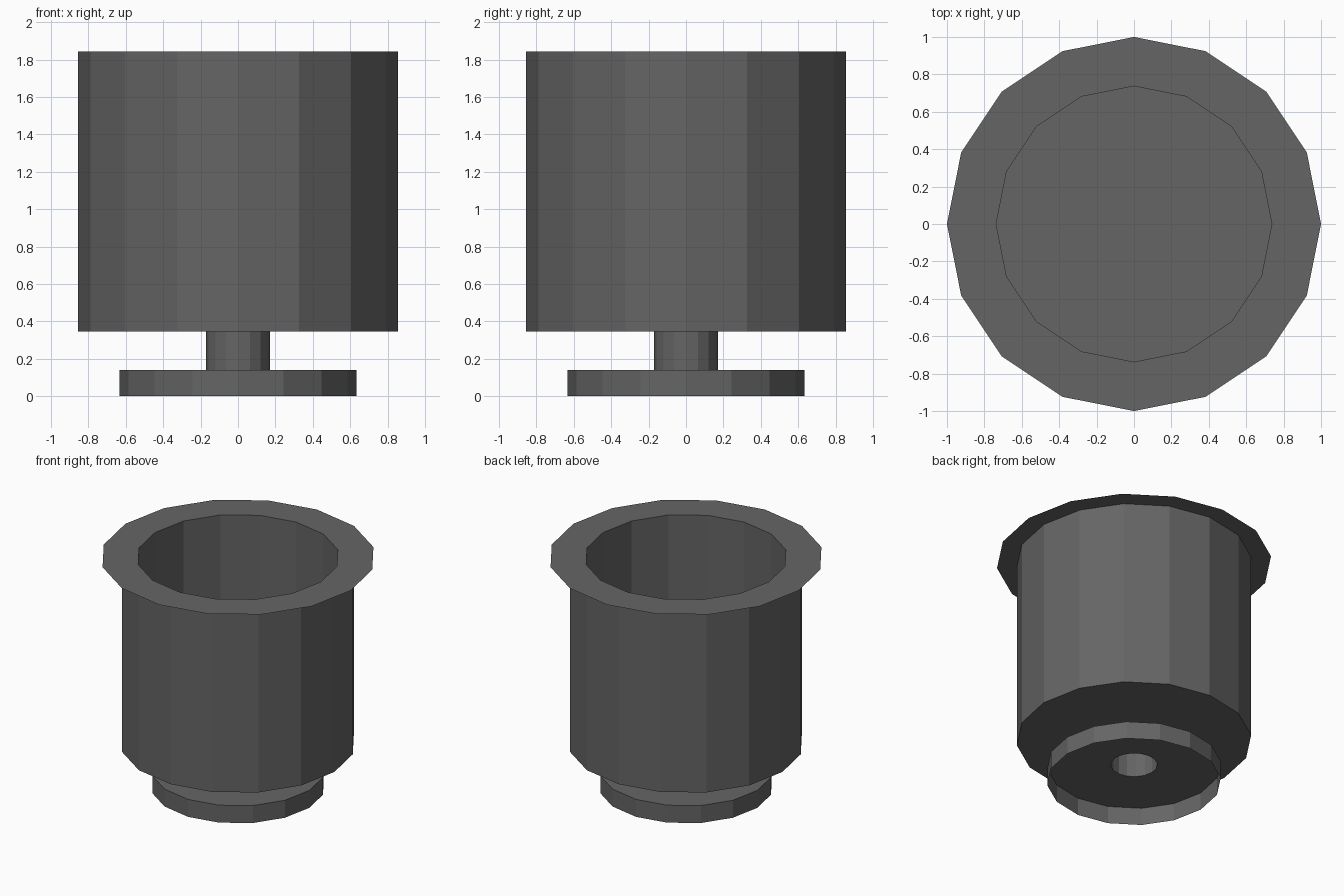
import bpy
import bmesh
from math import cos, sin, tau

if "Cube" in bpy.data.objects:
    bpy.data.objects.remove(bpy.data.objects["Cube"])

SIDES = 16

dark_grey = bpy.data.materials.new("dark_grey")
dark_grey.diffuse_color = (0.13, 0.13, 0.13, 1)
dark_grey.use_nodes = True
dark_grey.node_tree.nodes["Principled BSDF"].inputs["Base Color"].default_value = dark_grey.diffuse_color


def lathe(name, profile):
    """Revolve (radius, z) points into a flat-faced 16-sided part.
    Profiles run up the outside, so the normals point outward."""
    bm = bmesh.new()
    rings = []
    for r, z in profile:
        if r == 0:
            rings.append([bm.verts.new((0, 0, z))] * SIDES)
        else:
            rings.append([bm.verts.new((r * cos(tau * i / SIDES),
                                        r * sin(tau * i / SIDES), z))
                          for i in range(SIDES)])
    for a, b in zip(rings, rings[1:]):
        for i in range(SIDES):
            j = (i + 1) % SIDES
            corners = list(dict.fromkeys((a[i], a[j], b[j], b[i])))
            bm.faces.new(corners)
    # merge the triangle fans of closed ends into single faces
    centres = [ring[0] for ring in rings if ring[0] is ring[1]]
    if centres:
        bmesh.ops.dissolve_verts(bm, verts=centres)
    mesh = bpy.data.meshes.new(name)
    bm.to_mesh(mesh)
    bm.free()
    mesh.materials.append(dark_grey)
    obj = bpy.data.objects.new(name, mesh)
    bpy.context.collection.objects.link(obj)
    return obj


# Foot: thin skirt and top plate, open underneath, with a central hole
lathe("foot", [(0.633, 0), (0.633, 0.14), (0.17, 0.14)])

# Stem: hollow tube, open into the foot
lathe("stem", [(0.17, 0.14), (0.17, 0.347)])

# Outer cup: closed bottom and straight wall
lathe("cup", [(0, 0.347), (0.855, 0.347), (0.855, 1.842)])

# Paper-thin rim running into the inner wall and floor
lathe("rim_and_liner", [(1.0, 1.842), (0.737, 1.842), (0.737, 0.45), (0, 0.45)])
